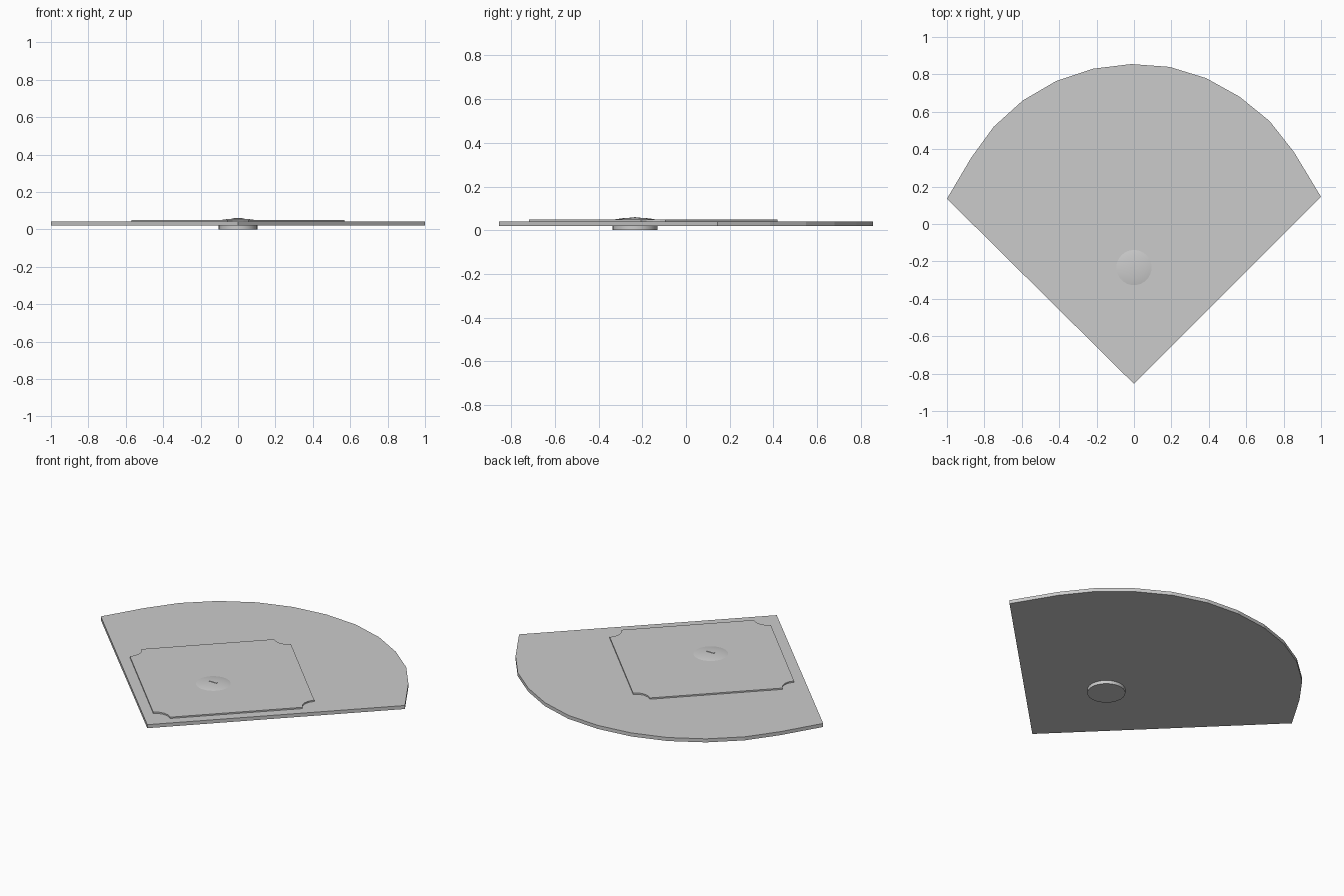
import bpy, bmesh, math

if "Cube" in bpy.data.objects:
    bpy.data.objects.remove(bpy.data.objects["Cube"])

MOUND_Y = -0.233


def finish(name, bm):
    bmesh.ops.recalc_face_normals(bm, faces=bm.faces)
    mesh = bpy.data.meshes.new(name)
    bm.to_mesh(mesh)
    bm.free()
    ob = bpy.data.objects.new(name, mesh)
    bpy.context.collection.objects.link(ob)
    return ob


def slab(name, outline, z0, z1):
    bm = bmesh.new()
    face = bm.faces.new([bm.verts.new((x, y, z0)) for x, y in outline])
    top = bmesh.ops.extrude_face_region(bm, geom=[face], use_keep_orig=True)
    verts = [g for g in top["geom"] if isinstance(g, bmesh.types.BMVert)]
    bmesh.ops.translate(bm, verts=verts, vec=(0, 0, z1 - z0))
    return finish(name, bm)


# Fan-shaped outfield: home corner plus faceted outer arc
slab("outfield", [
    (0, -0.855), (1, 0.145), (0.855, 0.385), (0.725, 0.55), (0.565, 0.68),
    (0.385, 0.78), (0.19, 0.84), (-0.015, 0.855), (-0.22, 0.83),
    (-0.415, 0.765), (-0.595, 0.66), (-0.75, 0.52), (-0.87, 0.355),
    (-1, 0.135)], 0.02, 0.041)

# Infield: a square turned 45 degrees with concave round corner cut-outs
half, cut, steps = 0.442, 0.079, 4
outline = []
for k in range(4):
    a = math.radians(45 + 90 * k)
    cx, cy = half * math.sqrt(2) * math.cos(a), half * math.sqrt(2) * math.sin(a)
    for i in range(steps + 1):
        t = a + math.pi + math.radians(45 - 90 * i / steps)
        outline.append((cx + cut * math.cos(t), cy + cut * math.sin(t)))
c = math.sqrt(0.5)
slab("infield", [((x - y) * c, (x + y) * c - 0.15) for x, y in outline], 0.041, 0.049)

# Mound: disc running through the field with a low domed top
bm = bmesh.new()
profile = [(0, 0), (0.103, 0), (0.103, 0.047), (0.085, 0.051),
           (0.06, 0.0545), (0.03, 0.057), (0, 0.0575)]
pts = [bm.verts.new((r, 0, z)) for r, z in profile]
edges = [bm.edges.new(p) for p in zip(pts, pts[1:])]
bmesh.ops.spin(bm, geom=pts + edges, cent=(0, 0, 0), axis=(0, 0, 1),
               angle=2 * math.pi, steps=32)
bmesh.ops.remove_doubles(bm, verts=bm.verts, dist=0.0001)
mound = finish("mound", bm)
mound.location.y = MOUND_Y
bpy.context.view_layer.objects.active = mound
mound.select_set(True)
bpy.ops.object.shade_smooth_by_angle(angle=math.radians(30))

# Thin plate on the mound
w, d = 0.024, 0.004
slab("mound_plate", [(-w, MOUND_Y - d), (w, MOUND_Y - d),
                     (w, MOUND_Y + d), (-w, MOUND_Y + d)], 0.05, 0.06)
